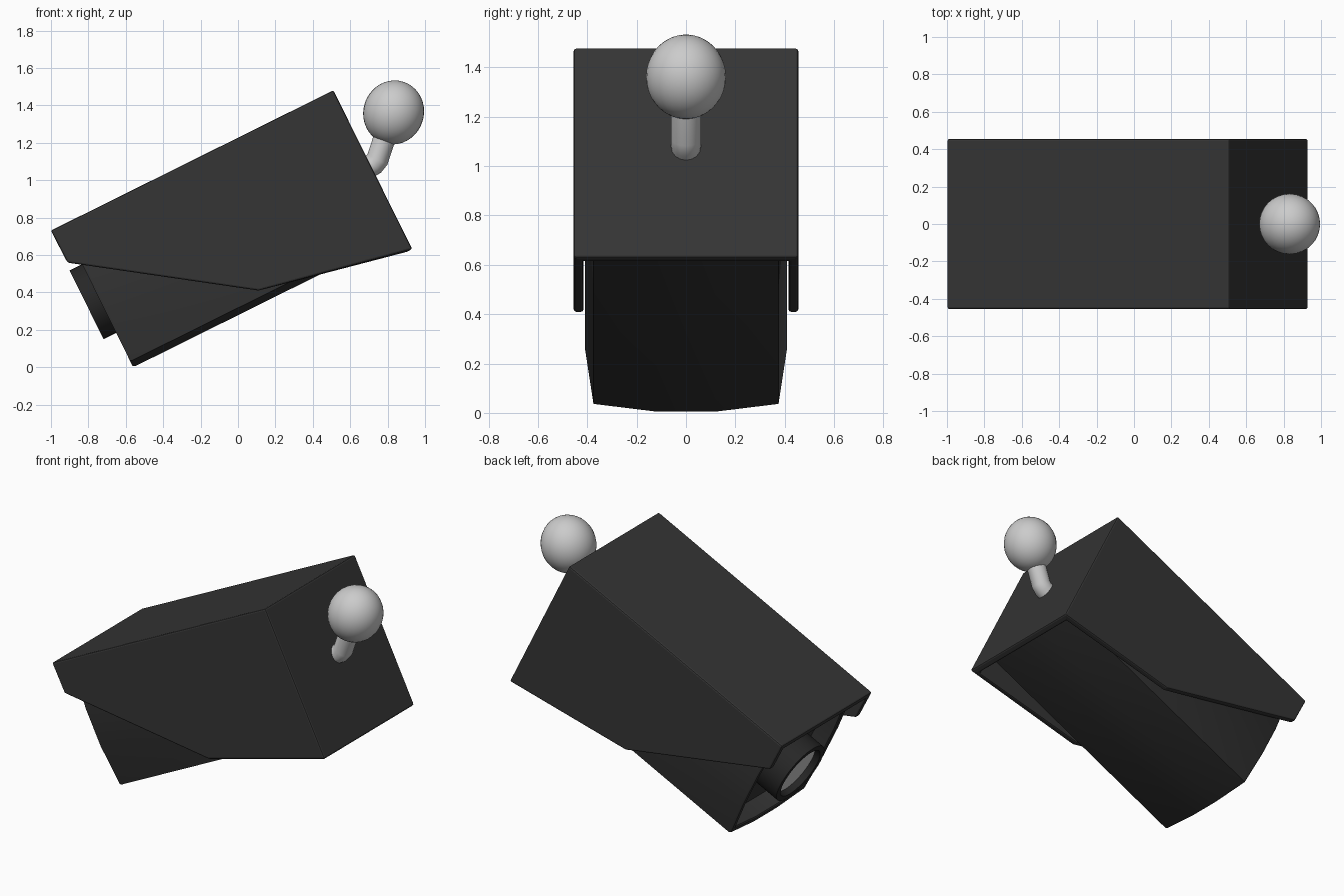
import bpy, bmesh, math

if "Cube" in bpy.data.objects:
    bpy.data.objects.remove(bpy.data.objects["Cube"])

TILT = math.radians(-26.4)   # whole housing leans nose-down
AXIS = 0.659                 # height of the lens axis in the untilted frame


def material(name, c):
    m = bpy.data.materials.new(name)
    m.diffuse_color = (c, c, c, 1)
    m.use_nodes = True
    m.node_tree.nodes["Principled BSDF"].inputs["Base Color"].default_value = m.diffuse_color
    return m


DARK = material("dark_plastic", 0.035)
BLACK = material("black_plastic", 0.02)


def add(name, verts, faces, mat=None):
    me = bpy.data.meshes.new(name)
    me.from_pydata(verts, [], faces)
    ob = bpy.data.objects.new(name, me)
    bpy.context.collection.objects.link(ob)
    ob.rotation_euler.y = TILT
    if mat:
        me.materials.append(mat)
    return ob


def smooth(ob, deg=30):
    bpy.ops.object.select_all(action='DESELECT')
    bpy.context.view_layer.objects.active = ob
    ob.select_set(True)
    bpy.ops.object.shade_smooth_by_angle(angle=math.radians(deg))


def loft(name, section, rings, mat=None):
    """Sweep a (y, z) section along x through (x, scale) rings, capped at both ends."""
    n = len(section)
    verts = [(x, y * s, AXIS + z * s) for x, s in rings for y, z in section]
    faces = [(r * n + i, r * n + (i + 1) % n, (r + 1) * n + (i + 1) % n, (r + 1) * n + i)
             for r in range(len(rings) - 1) for i in range(n)]
    faces += [tuple(range(n)), tuple(range(len(verts) - n, len(verts)))]
    ob = add(name, verts, faces, mat)
    bm = bmesh.new()
    bm.from_mesh(ob.data)
    bmesh.ops.recalc_face_normals(bm, faces=bm.faces)
    bm.to_mesh(ob.data)
    bm.free()
    smooth(ob)
    return ob


# Hood: sheet folded over the top, sides and back, open in front and below
profile = [(-0.568, 0.906), (-0.571, 1.099), (1.115, 1.099), (1.115, 0.151), (0.281, 0.318)]
verts = [(x, y, z) for y in (-0.455, 0.455) for x, z in profile]
hood = add("hood", verts, [(0, 4, 3, 2, 1), (5, 6, 7, 8, 9), (1, 2, 7, 6), (3, 8, 7, 2)], DARK)
sol = hood.modifiers.new("thickness", 'SOLIDIFY')
sol.thickness = 0.04
sol.offset = -1
sol.use_even_offset = True
bev = hood.modifiers.new("edges", 'BEVEL')
bev.width = 0.01
bev.segments = 2

# Body: bulged square section with a recessed front
quarter = [(0.41, -0.12), (0.41, 0.12), (0.375, 0.375), (0.12, 0.41)]
half = [(0.41, 0.12), (0.375, 0.375), (0.12, 0.41), (-0.12, 0.41), (-0.375, 0.375), (-0.41, 0.12)]
section = half + [(-y, -z) for y, z in half]
loft("camera_body", section,
     [(-0.39, 0.91), (-0.495, 0.91), (-0.502, 0.925), (-0.502, 0.985), (-0.49, 1), (1.085, 1)], DARK)

# Lens barrel and glass
circle = [(math.cos(i * math.tau / 40), math.sin(i * math.tau / 40)) for i in range(40)]
loft("lens_barrel", circle,
     [(-0.53, 0.165), (-0.577, 0.17), (-0.577, 0.205), (-0.38, 0.205)], BLACK)
loft("lens_glass", circle, [(-0.538, 0.166), (-0.525, 0.166)])

# Bent mounting stem
cu = bpy.data.curves.new("mount_stem", 'CURVE')
cu.dimensions = '3D'
cu.bevel_depth = 0.06
cu.bevel_resolution = 6
cu.use_fill_caps = True
sp = cu.splines.new('POLY')
path = [(0.83, 1.365), (0.745, 1.11), (0.725, 1.085), (0.64, 1.04)]
sp.points.add(len(path) - 1)
for p, (x, z) in zip(sp.points, path):
    p.co = (x, 0, z, 1)
stem = bpy.data.objects.new("mount_stem", cu)
bpy.context.collection.objects.link(stem)

# Mounting ball
bpy.ops.mesh.primitive_uv_sphere_add(segments=32, ring_count=20, radius=1, location=(0.832, 0, 1.362))
ball = bpy.context.object
ball.name = "mount_ball"
ball.scale = (0.162, 0.162, 0.172)
ball.rotation_euler.y = math.radians(18)
smooth(ball, 40)
